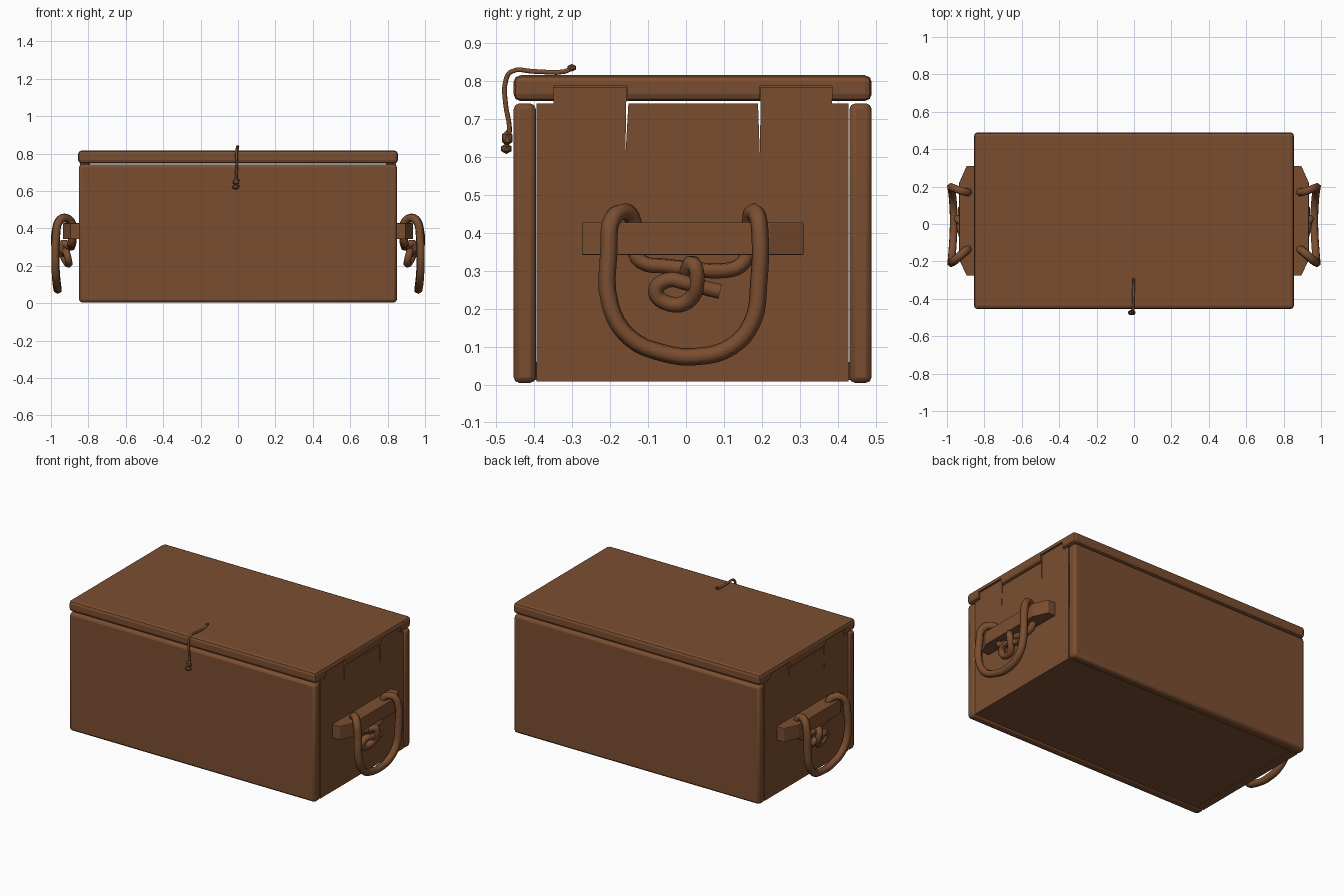
import bpy
import bmesh
from mathutils import Vector

if "Cube" in bpy.data.objects:
    bpy.data.objects.remove(bpy.data.objects["Cube"], do_unlink=True)

wood = bpy.data.materials.new("brown_wood")
wood.use_nodes = True
COLOUR = (0.195, 0.076, 0.030, 1)
wood.diffuse_color = COLOUR
wood.node_tree.nodes["Principled BSDF"].inputs["Base Color"].default_value = COLOUR


def add_mesh(name, bm, bevel=0, segments=2):
    bmesh.ops.recalc_face_normals(bm, faces=bm.faces)
    mesh = bpy.data.meshes.new(name)
    bm.to_mesh(mesh)
    bm.free()
    ob = bpy.data.objects.new(name, mesh)
    bpy.context.collection.objects.link(ob)
    mesh.materials.append(wood)
    if bevel:
        mod = ob.modifiers.new("rounded_edges", "BEVEL")
        mod.width, mod.segments = bevel, segments
    return ob


def prism(name, points, depth, bevel=0):
    """Extrude a planar outline of 3D points along the depth vector."""
    bm = bmesh.new()
    face = bm.faces.new([bm.verts.new(p) for p in points])
    ext = bmesh.ops.extrude_face_region(bm, geom=[face])["geom"]
    bmesh.ops.translate(bm, vec=Vector(depth),
                        verts=[g for g in ext if isinstance(g, bmesh.types.BMVert)])
    return add_mesh(name, bm, bevel)


def box(name, x, y, z, bevel=0):
    outline = [(x[0], y[0], z[0]), (x[1], y[0], z[0]), (x[1], y[1], z[0]), (x[0], y[1], z[0])]
    return prism(name, outline, (0, 0, z[1] - z[0]), bevel)


def rope(name, points, radius, sides=1, closed=False):
    """Smooth tube through the points."""
    curve = bpy.data.curves.new(name, "CURVE")
    curve.dimensions = "3D"
    curve.resolution_u = 4
    curve.bevel_depth, curve.bevel_resolution = radius, sides
    curve.use_fill_caps = True
    spline = curve.splines.new("BEZIER")
    spline.bezier_points.add(len(points) - 1)
    spline.use_cyclic_u = closed
    for bp, co in zip(spline.bezier_points, points):
        bp.co = co
        bp.handle_left_type = bp.handle_right_type = "AUTO"
    curve.materials.append(wood)
    ob = bpy.data.objects.new(name, curve)
    bpy.context.collection.objects.link(ob)
    return ob


# Body planks and floor
box("front_plank", (-0.85, 0.85), (-0.455, -0.396), (0.004, 0.742), 0.016)
box("back_plank", (-0.85, 0.85), (0.431, 0.49), (0.004, 0.742), 0.016)
box("floor", (-0.82, 0.82), (-0.40, 0.435), (0.012, 0.06))

# Lid, notched at both ends for the tabs
lid = box("lid", (-0.855, 0.855), (-0.455, 0.49), (0.748, 0.816), 0.018)
TABS = ((-0.35, -0.155), (0.195, 0.385))
for side, label in ((-1, "right"), (1, "left")):
    for i, (a, b) in enumerate(TABS):
        cutter = box(f"{label}_notch_cutter_{i + 1}",
                     sorted((side * 0.78, side * 0.9)), (a, b), (0.7, 0.787))
        cutter.hide_render = True
        cutter.hide_viewport = True
        cutter.display_type = "WIRE"
        cut = lid.modifiers.new("notch", "BOOLEAN")
        cut.operation, cut.object, cut.solver = "DIFFERENCE", cutter, "EXACT"

for side, label in ((-1, "right"), (1, "left")):
    # End panel with two raised tabs and two tapering cracks
    outline = [(-0.394, 0.008), (0.429, 0.008), (0.429, 0.742), (0.385, 0.742),
               (0.385, 0.785), (0.197, 0.785), (0.195, 0.60), (0.190, 0.742),
               (-0.152, 0.742), (-0.160, 0.60), (-0.157, 0.785),
               (-0.35, 0.785), (-0.35, 0.742), (-0.394, 0.742)]
    prism(f"{label}_end_panel", [(side * 0.79, y, z) for y, z in outline],
          (side * 0.055, 0, 0))

    # Tapered cleat that holds the rope
    cleat = [(0.84, -0.275), (0.895, -0.275), (0.935, -0.19),
             (0.935, 0.22), (0.895, 0.31), (0.84, 0.31)]
    prism(f"{label}_cleat", [(side * x, y, 0.342) for x, y in cleat],
          (0, 0, 0.086), 0.003)

    # Hanging rope handle
    loop = [(0.885, -0.135, 0.40), (0.895, -0.14, 0.437), (0.925, -0.165, 0.456),
            (0.958, -0.195, 0.435), (0.972, -0.203, 0.36), (0.976, -0.200, 0.21),
            (0.972, -0.150, 0.125), (0.966, -0.06, 0.083), (0.964, 0.03, 0.074),
            (0.968, 0.12, 0.10), (0.974, 0.175, 0.165), (0.976, 0.192, 0.27),
            (0.972, 0.195, 0.40), (0.950, 0.187, 0.448), (0.918, 0.175, 0.454),
            (0.89, 0.170, 0.43), (0.885, 0.168, 0.39)]
    rope(f"{label}_rope_handle", [(side * x, y, z) for x, y, z in loop], 0.023)

    # Rope ends under the cleat, tied in a knot
    first = [(0.885, -0.14, 0.36), (0.89, -0.12, 0.325), (0.89, -0.05, 0.312),
             (0.90, 0.02, 0.305), (0.895, 0.09, 0.30), (0.885, 0.145, 0.315),
             (0.885, 0.17, 0.36)]
    knot = [(0.90, 0.0, 0.30), (0.935, 0.018, 0.32), (0.938, 0.028, 0.27),
            (0.915, 0.005, 0.22), (0.905, -0.045, 0.213), (0.91, -0.08, 0.245),
            (0.92, -0.05, 0.275), (0.93, 0.0, 0.268), (0.92, 0.05, 0.255),
            (0.92, 0.09, 0.245)]
    rope(f"{label}_under_strand", [(side * x, y, z) for x, y, z in first], 0.021)
    rope(f"{label}_knot", [(side * x, y, z) for x, y, z in knot], 0.021)

# Thin cord that ties the lid at the front
cord = [(-0.002, -0.298, 0.836), (-0.002, -0.32, 0.826), (-0.004, -0.40, 0.826),
        (-0.006, -0.462, 0.825), (-0.008, -0.476, 0.80), (-0.006, -0.476, 0.74),
        (-0.010, -0.466, 0.68), (-0.010, -0.468, 0.64)]
rope("lid_cord", cord, 0.007)


def cord_knot(name, centre, size):
    bm = bmesh.new()
    bmesh.ops.create_icosphere(bm, subdivisions=1, radius=1)
    bmesh.ops.scale(bm, vec=size, verts=bm.verts)
    bmesh.ops.translate(bm, vec=centre, verts=bm.verts)
    add_mesh(name, bm)


cord_knot("cord_top_knot", (-0.002, -0.301, 0.836), (0.010, 0.013, 0.010))
cord_knot("cord_front_knot", (-0.010, -0.472, 0.650), (0.020, 0.016, 0.022))
cord_knot("cord_tail", (-0.012, -0.474, 0.622), (0.024, 0.016, 0.014))

# Rounded edges shade smoothly, plank edges stay sharp
for ob in bpy.context.scene.objects:
    ob.select_set(False)
for name in ("front_plank", "back_plank"):
    ob = bpy.data.objects[name]
    ob.select_set(True)
    bpy.context.view_layer.objects.active = ob
bpy.ops.object.shade_smooth_by_angle()
